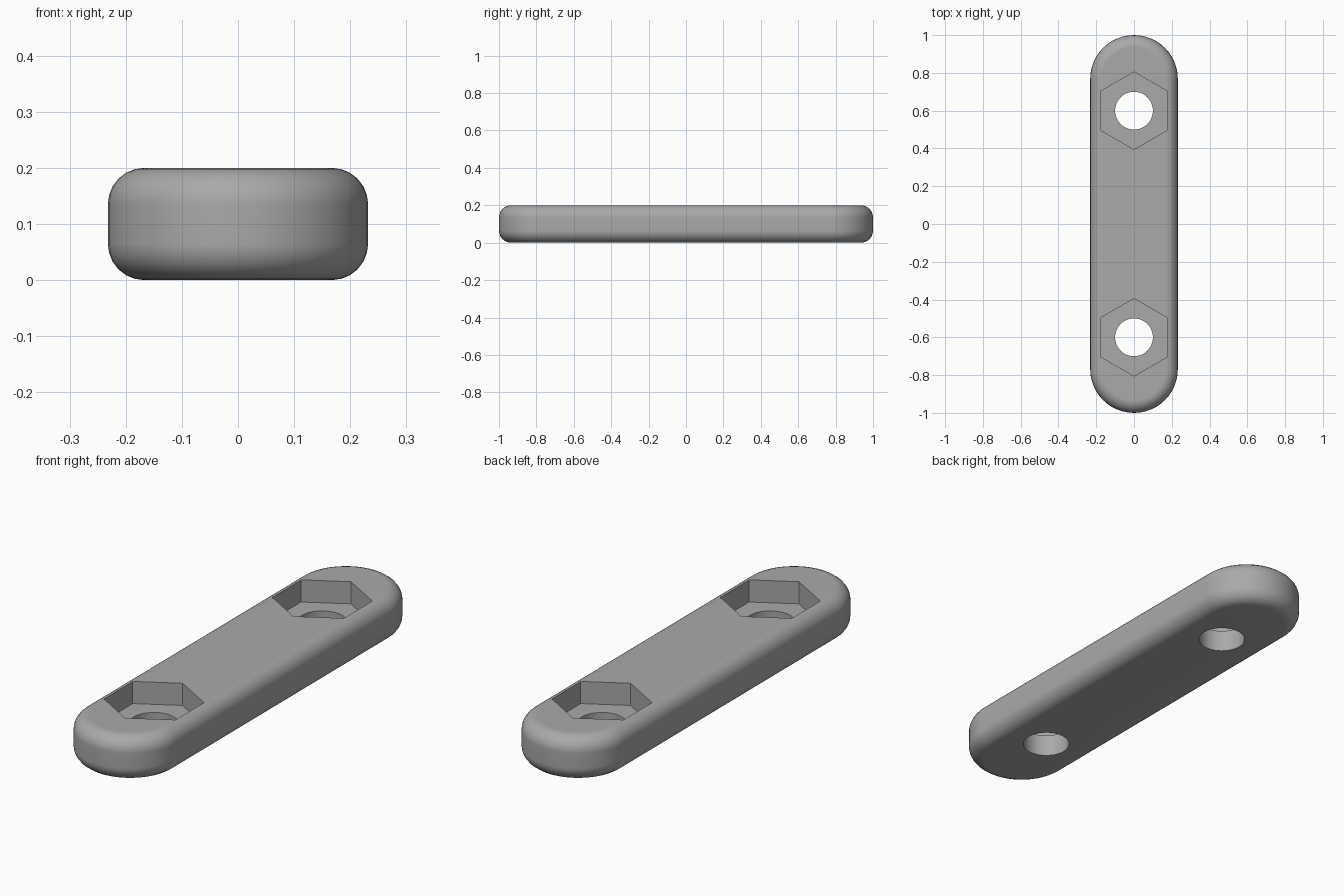
import bpy
import bmesh
from math import sin, cos, pi, radians

if "Cube" in bpy.data.objects:
    bpy.data.objects.remove(bpy.data.objects["Cube"])

HALF_WIDTH, HEIGHT, FILLET = 0.232, 0.2, 0.065
END_CENTRE = 1 - HALF_WIDTH
HOLE_Y, HOLE_RADIUS = 0.6, 0.1
HEX_RADIUS, POCKET_FLOOR = 0.205, 0.1
ARC_STEPS, FILLET_STEPS = 24, 6

grey = bpy.data.materials.new("plain grey")
grey.use_nodes = True
colour = (0.4, 0.4, 0.4, 1)
grey.diffuse_color = colour
grey.node_tree.nodes["Principled BSDF"].inputs["Base Color"].default_value = colour


def stadium_ring(bm, radius, z):
    """Rounded-end outline at one height."""
    ring = []
    for side in (1, -1):
        for i in range(ARC_STEPS + 1):
            a = pi * i / ARC_STEPS
            ring.append(bm.verts.new((side * radius * cos(a),
                                      side * (END_CENTRE + radius * sin(a)), z)))
    return ring


def make_bar():
    """Stack of outlines following a filleted edge, capped at both ends."""
    bm = bmesh.new()
    angles = [pi / 2 * i / FILLET_STEPS for i in range(FILLET_STEPS + 1)]
    inset = [(HALF_WIDTH - FILLET * (1 - sin(a)), FILLET * (1 - cos(a))) for a in angles]
    profile = inset + [(r, HEIGHT - z) for r, z in reversed(inset)]
    rings = [stadium_ring(bm, r, z) for r, z in profile]
    for low, high in zip(rings, rings[1:]):
        for i in range(len(low)):
            j = (i + 1) % len(low)
            bm.faces.new((low[i], low[j], high[j], high[i]))
    bm.faces.new(list(reversed(rings[0])))
    bm.faces.new(rings[-1])
    mesh = bpy.data.meshes.new("link_bar")
    bm.to_mesh(mesh)
    bm.free()
    mesh.materials.append(grey)
    bar = bpy.data.objects.new("link_bar", mesh)
    bpy.context.collection.objects.link(bar)
    return bar


def cut(bar, name, sides, radius, y, bottom, top):
    """Subtract an upright prism with a corner pointing along y."""
    bpy.ops.mesh.primitive_cylinder_add(vertices=sides, radius=radius, depth=top - bottom,
                                        location=(0, y, (bottom + top) / 2))
    cutter = bpy.context.object
    cutter.name = name
    cutter.hide_render = True
    cutter.data.materials.append(grey)
    mod = bar.modifiers.new(name, "BOOLEAN")
    mod.operation, mod.solver, mod.object = "DIFFERENCE", "EXACT", cutter
    bpy.context.view_layer.objects.active = bar
    bpy.ops.object.modifier_apply(modifier=name)
    bpy.data.objects.remove(cutter)


bar = make_bar()

# bolt holes with hexagonal nut pockets
for y in (-HOLE_Y, HOLE_Y):
    cut(bar, "nut_pocket", 6, HEX_RADIUS, y, POCKET_FLOOR, HEIGHT + 0.1)
    cut(bar, "bolt_hole", 48, HOLE_RADIUS, y, -0.1, HEIGHT + 0.1)

# smooth fillets, crisp pocket edges
bpy.ops.object.select_all(action="DESELECT")
bar.select_set(True)
bpy.context.view_layer.objects.active = bar
bpy.ops.object.shade_smooth_by_angle(angle=radians(30))
weighted = bar.modifiers.new("flat_face_normals", "WEIGHTED_NORMAL")
weighted.keep_sharp = True
